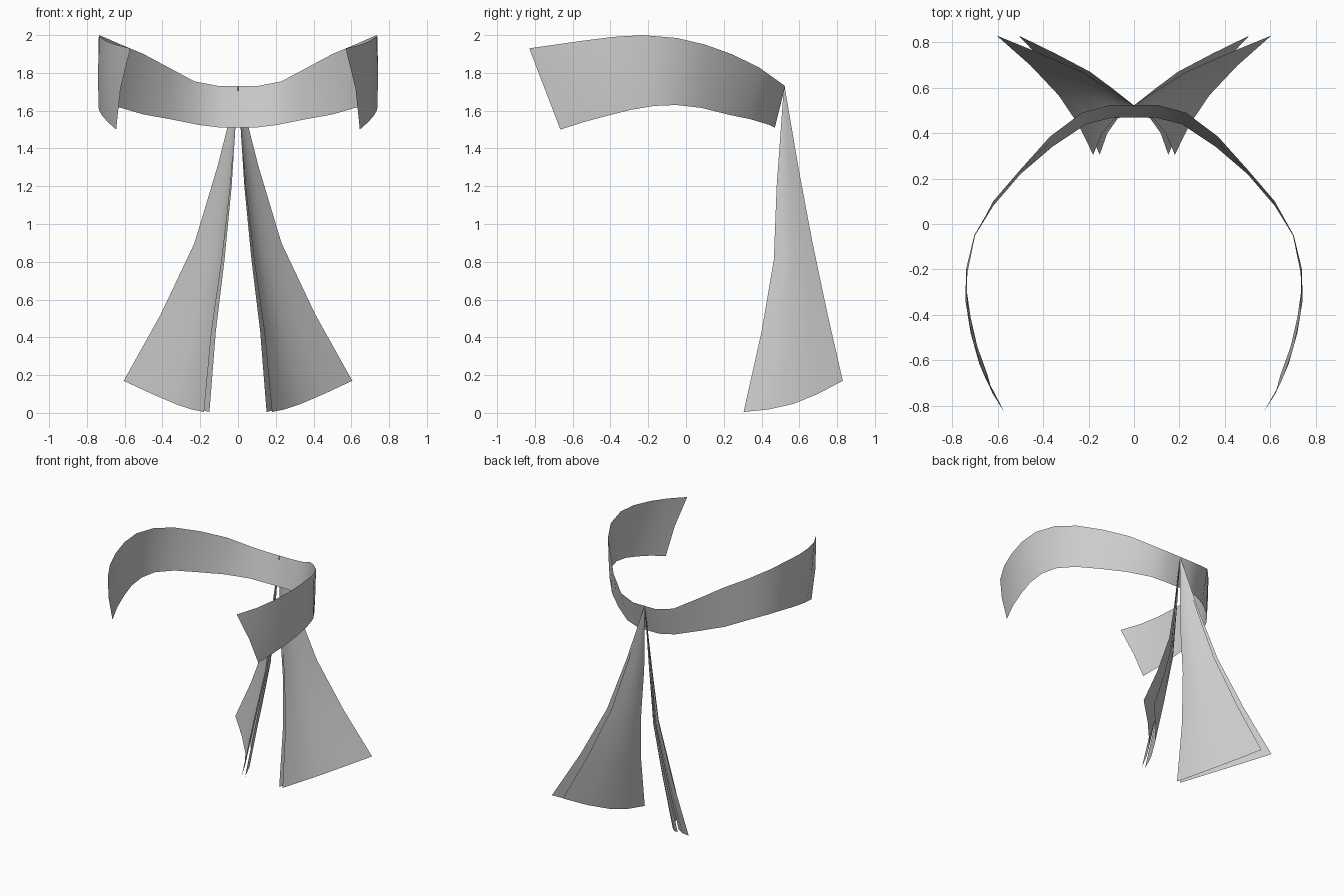
import bpy
import math

cube = bpy.data.objects.get("Cube")
if cube:
    bpy.data.objects.remove(cube, do_unlink=True)

cloth = bpy.data.materials.new("pale_grey_cloth")
cloth.use_nodes = True
cloth.diffuse_color = (0.6, 0.6, 0.6, 1)
cloth.node_tree.nodes["Principled BSDF"].inputs["Base Color"].default_value = (0.6, 0.6, 0.6, 1)


def sheet(name, rows):
    """Skin a grid of points as one smooth open cloth sheet."""
    n = len(rows[0])
    faces = [(r * n + c, r * n + c + 1, (r + 1) * n + c + 1, (r + 1) * n + c)
             for r in range(len(rows) - 1) for c in range(n - 1)]
    mesh = bpy.data.meshes.new(name)
    mesh.from_pydata([p for row in rows for p in row], [], faces)
    mesh.materials.append(cloth)
    mesh.validate()
    mesh.shade_smooth()
    obj = bpy.data.objects.new(name, mesh)
    bpy.context.collection.objects.link(obj)
    return obj


def mix(a, b, t):
    return [p + (q - p) * t for p, q in zip(a, b)]


# Headband: upper and lower edges of the left half, from back to front
upper = [(0.10, 0.525, 1.73), (0.23, 0.49, 1.755), (0.37, 0.385, 1.83),
         (0.50, 0.24, 1.90), (0.62, 0.10, 1.95), (0.70, -0.05, 1.985),
         (0.737, -0.23, 2.0), (0.733, -0.39, 1.99), (0.70, -0.55, 1.97),
         (0.65, -0.69, 1.95), (0.57, -0.83, 1.93)]
lower = [(0.09, 0.47, 1.51), (0.21, 0.44, 1.525), (0.36, 0.34, 1.555),
         (0.50, 0.22, 1.58), (0.62, 0.08, 1.615), (0.70, -0.05, 1.63),
         (0.732, -0.17, 1.625), (0.737, -0.29, 1.605), (0.72, -0.41, 1.575),
         (0.69, -0.54, 1.54), (0.645, -0.665, 1.50)]
half = []
for i, (a, b) in enumerate(zip(upper, lower)):
    middle = mix(a, b, 0.5)
    middle[0] += 0.015 * (i / 10) ** 2
    half.append([a, middle, b])
other = [[(-x, y, z) for x, y, z in row] for row in reversed(half)]
sheet("headband", other + half)

# Hanging tails: outer and inner edges from the knot down to the hem
outer = [(0, 0.522, 1.73), (0.11, 0.595, 1.30), (0.23, 0.67, 0.90),
         (0.41, 0.75, 0.52), (0.605, 0.83, 0.17)]
inner = [(0, 0.518, 1.725), (0.04, 0.48, 1.20), (0.085, 0.465, 0.81),
         (0.14, 0.40, 0.43), (0.18, 0.305, 0.005)]


def tail(name, side, spread):
    rows = []
    for i, (a, b) in enumerate(zip(outer, inner)):
        row = []
        for k in range(5):
            x, y, z = mix(a, b, k / 4)
            sag = math.sin(math.pi * k / 4) * i / 4
            row.append((side * spread * (x - 0.06 * sag), y, z - 0.04 * sag))
        rows.append(row if side > 0 else row[::-1])
    sheet(name, rows)


for label, side in (("left", 1), ("right", -1)):
    tail(label + "_outer_tail", side, 1.0)
    tail(label + "_inner_tail", side, 0.84)
